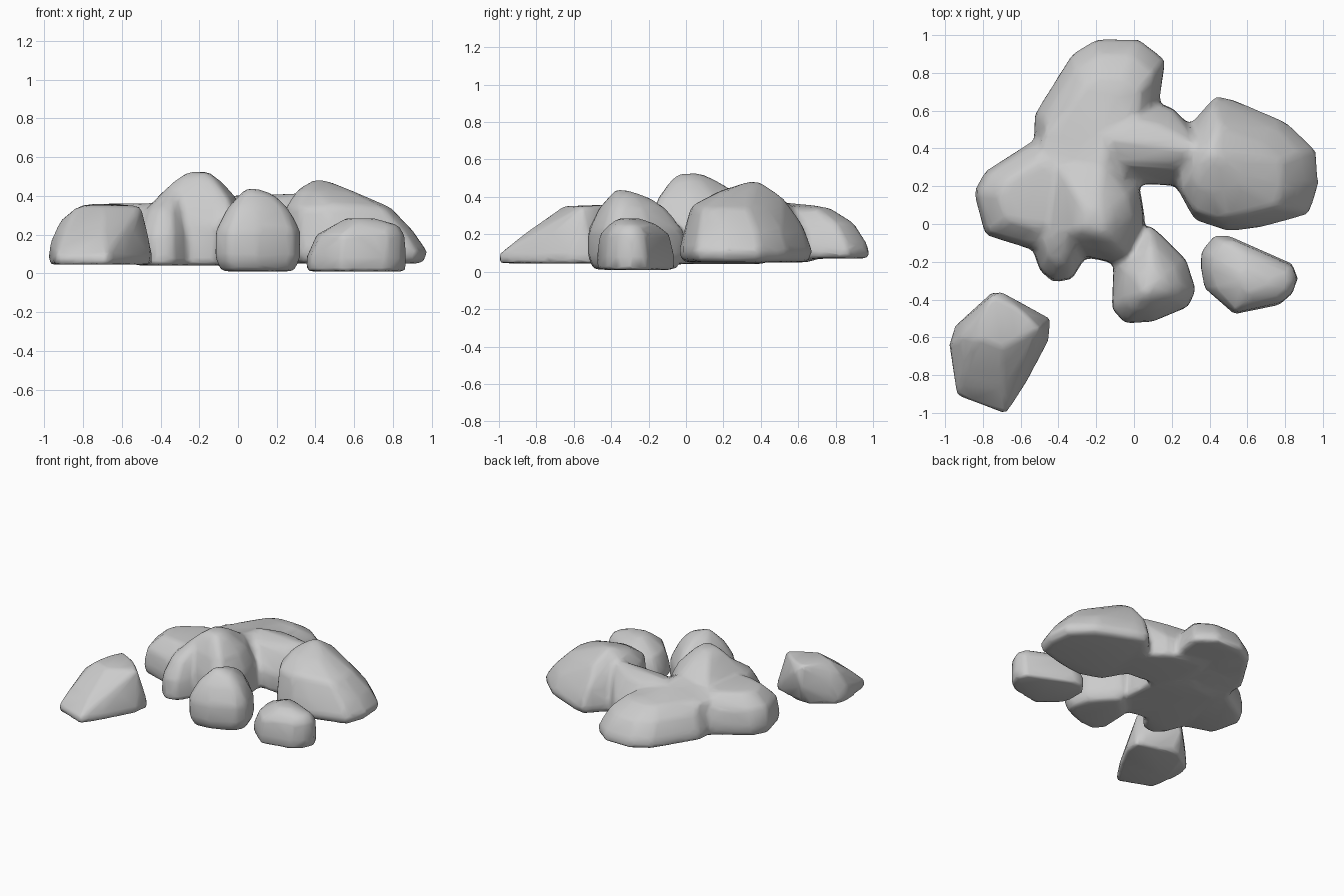
import bpy, bmesh


def hull(bm, outline, layers, extra=()):
    """Convex rock: the outline repeated at heights, scaled about a drifting centre."""
    part = bmesh.new()
    for z, s, cx, cy in layers:
        for x, y in outline:
            part.verts.new((cx + (x - cx) * s, cy + (y - cy) * s, z))
    for p in extra:
        part.verts.new(p)
    bmesh.ops.convex_hull(part, input=part.verts)
    bmesh.ops.delete(part, geom=[v for v in part.verts if not v.link_faces], context='VERTS')
    bmesh.ops.recalc_face_normals(part, faces=part.faces)
    tmp = bpy.data.meshes.new("tmp")
    part.to_mesh(tmp)
    part.free()
    bm.from_mesh(tmp)
    bpy.data.meshes.remove(tmp)


def finish(name, rocks, iterations):
    """Fuse the hulls of one rock mass, soften the joints, thin the mesh and shade smooth."""
    bm = bmesh.new()
    for r in rocks:
        hull(bm, *r)
    me = bpy.data.meshes.new(name)
    bm.to_mesh(me)
    bm.free()
    ob = bpy.data.objects.new(name, me)
    bpy.context.collection.objects.link(ob)
    fuse = ob.modifiers.new("fuse", 'REMESH')
    fuse.mode = 'VOXEL'
    fuse.voxel_size = 0.016
    fuse.use_smooth_shade = True
    soft = ob.modifiers.new("soften", 'SMOOTH')
    soft.factor = 0.5
    soft.iterations = iterations
    thin = ob.modifiers.new("thin", 'DECIMATE')
    thin.ratio = 0.06
    return ob


# large boulder on the right
right_boulder = (
    [(.27, .5), (.43, .68), (.53, .66), (.81, .54), (.97, .39), (.98, .2), (.93, .05),
     (.67, -.02), (.5, -.04), (.32, .02), (.22, .2)],
    [(.05, .95, .5, .3), (.11, 1, .5, .3), (.22, .88, .35, .28), (.34, .72, .3, .18),
     (.43, .37, .35, .3), (.48, .1, .4, .37)],
    [(.42, .63, .25), (.45, .0, .22), (.5, .04, .36), (.6, -.0, .22), (.45, .52, .40)])

# ridge bridging the centre and the right boulder
bridge = (
    [(-.2, .22), (.3, .2), (.4, .35), (.3, .52), (.2, .62), (-.1, .68)],
    [(.05, 1, .1, .4), (.2, .98, .1, .4), (.37, .5, .12, .42)],
    [(-.15, .45, .40), (.35, .4, .42)])

# saddle filling the hollow between the left, back and central masses
saddle = (
    [(-.52, .36), (-.48, .52), (-.2, .6), (.0, .45), (-.02, .25), (-.3, .2)],
    [(.06, 1, -.25, .4), (.32, .95, -.25, .4)],
    [(-.2, .2, .41), (-.12, .45, .39), (-.25, .5, .36)])

# long boulder at the back
back_boulder = (
    [(-.53, .4), (-.53, .58), (-.33, .9), (-.2, .98), (.03, .98), (.17, .87), (.13, .6), (0, .35)],
    [(.07, 1, -.2, .6), (.14, .98, -.2, .6), (.26, .84, -.2, .45), (.34, .6, -.18, .45)],
    [(-.1, .65, .36), (-.2, .4, .38)])

# boulder on the left
left_boulder = (
    [(-.85, .17), (-.79, .28), (-.52, .45), (-.3, .4), (-.2, .0), (-.53, -.14), (-.79, -.06)],
    [(.05, .95, -.5, .15), (.13, 1, -.5, .15), (.26, .93, -.5, .15), (.36, .6, -.5, .15)])

# central peak
centre_peak = (
    [(-.5, -.1), (-.24, -.18), (-.1, -.21), (.0, -.2), (.06, .03), (.03, .2), (-.15, .42), (-.45, .38)],
    [(.04, 1, -.2, .05), (.25, .97, -.2, .05), (.39, .75, -.2, .02),
     (.48, .42, -.2, 0), (.525, .2, -.2, 0)])

# small buttress below the peak
front_buttress = (
    [(-.54, -.13), (-.5, -.25), (-.43, -.31), (-.33, -.3), (-.22, -.12), (-.3, .1), (-.48, .1)],
    [(.04, 1, -.38, -.1), (.2, .95, -.38, -.05), (.33, .7, -.35, 0), (.42, .35, -.3, .02)])

# standing rock in front
front_rock = (
    [(-.11, -.2), (-.12, -.45), (-.05, -.53), (.1, -.52), (.29, -.44), (.33, -.35),
     (.28, -.19), (.14, -.05), (.08, 0), (.02, -.1)],
    [(.01, .85, .1, -.3), (.08, .99, .1, -.3), (.22, .98, .1, -.32), (.34, .7, .1, -.32),
     (.40, .42, .1, -.33)],
    [(.05, -.37, .45), (.14, -.3, .43), (.28, -.35, .31)])

# loose stone on the right
right_stone = (
    [(.35, -.23), (.35, -.15), (.42, -.06), (.5, -.06), (.65, -.13), (.84, -.21), (.87, -.29),
     (.84, -.37), (.77, -.43), (.53, -.48), (.37, -.34)],
    [(.01, .98, .62, -.28), (.08, .99, .65, -.28), (.2, .88, .82, -.32), (.25, .62, .76, -.31),
     (.285, .28, .64, -.32)],
    [(.53, -.46, .2), (.5, -.14, .2)])

# loose stone at the front left
left_stone = (
    [(-.98, -.64), (-.94, -.91), (-.86, -.93), (-.68, -1.01), (-.58, -.86), (-.45, -.62),
     (-.44, -.5), (-.6, -.46), (-.7, -.42), (-.78, -.42), (-.95, -.54)],
    [(.045, .98, -.7, -.6), (.09, .99, -.7, -.6), (.2, .77, -.75, -.4), (.35, .4, -.7, -.42)],
    [(-.97, -.64, .16), (-.92, -.6, .27), (-.85, -.62, .33), (-.5, -.55, .35), (-.47, -.56, .22),
     (-.75, -.36, .2), (-.7, -.36, .3), (-.75, -.38, .36)])

finish("boulder_cluster",
       [right_boulder, bridge, saddle, back_boulder, left_boulder, centre_peak,
        front_buttress, front_rock], 18)
finish("right_stone", [right_stone], 6)
finish("left_stone", [left_stone], 6)
